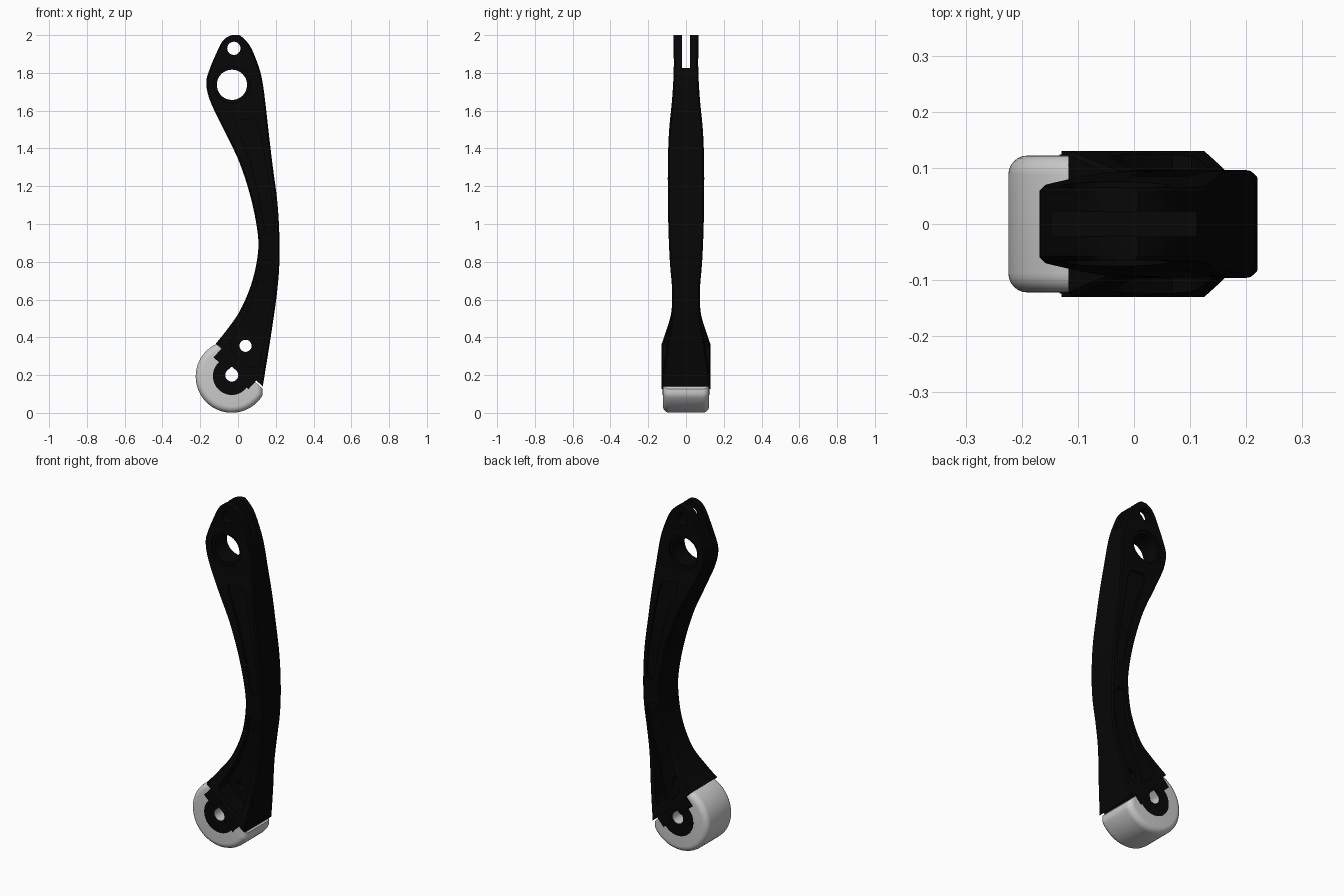
import bpy, bmesh, math
from mathutils import Vector

if "Cube" in bpy.data.objects:
    bpy.data.objects.remove(bpy.data.objects["Cube"])

black = bpy.data.materials.new("black_plastic")
black.diffuse_color = (0.002, 0.002, 0.002, 1)
black.use_nodes = True
black.node_tree.nodes["Principled BSDF"].inputs["Base Color"].default_value = black.diffuse_color

# Leg stations: left x, left z, right x, right z, half thickness in y
STATIONS = [
    (-.033, 2.0, .008, 2.0, .065), (-.065, 1.985, .027, 1.985, .065),
    (-.09, 1.955, .055, 1.955, .065), (-.112, 1.91, .08, 1.91, .065),
    (-.15, 1.82, .114, 1.82, .065), (-.168, 1.745, .131, 1.745, .068),
    (-.145, 1.645, .145, 1.64, .075), (-.07, 1.49, .163, 1.48, .090),
    (.01, 1.32, .182, 1.32, .096), (.07, 1.13, .208, 1.12, .096),
    (.105, .945, .219, .94, .092), (.103, .825, .219, .79, .085),
    (.07, .68, .208, .65, .074), (.01, .54, .188, .50, .077),
    (-.055, .445, .162, .33, .103), (-.117, .367, .131, .14, .130),
]


def station(t):
    """Smooth interpolation between the leg stations."""
    i = min(int(t), len(STATIONS) - 2)
    f = t - i
    n = len(STATIONS) - 1
    p = [STATIONS[max(0, min(n, i + k))] for k in (-1, 0, 1, 2)]
    return [.5 * (2 * b + (c - a) * f + (2 * a - 5 * b + 4 * c - d) * f * f
                  + (3 * b - a - 3 * c + d) * f ** 3) for a, b, c, d in zip(*p)]


def finish(name, bm, mat=None):
    bmesh.ops.recalc_face_normals(bm, faces=bm.faces)
    me = bpy.data.meshes.new(name)
    bm.to_mesh(me)
    bm.free()
    ob = bpy.data.objects.new(name, me)
    bpy.context.collection.objects.link(ob)
    if mat:
        me.materials.append(mat)
    return ob


def loft(name, rings, mat=None):
    bm = bmesh.new()
    rings = [[bm.verts.new(p) for p in r] for r in rings]
    n = len(rings[0])
    for a, b in zip(rings, rings[1:]):
        for i in range(n):
            bm.faces.new((a[i], a[(i + 1) % n], b[(i + 1) % n], b[i]))
    bm.faces.new(rings[0])
    bm.faces.new(rings[-1])
    return finish(name, bm, mat)


def prism(name, pts, y0, y1, mat=None):
    return loft(name, [[(x, y, z) for x, z in pts] for y in (y0, y1)], mat)


def circle(x, z, r, n=48):
    return [(x + r * math.cos(2 * math.pi * i / n), z + r * math.sin(2 * math.pi * i / n))
            for i in range(n)]


def box_pts(x0, x1, z0, z1):
    return [(x0, z0), (x1, z0), (x1, z1), (x0, z1)]


def boolean(ob, tools, op='DIFFERENCE'):
    for tool in tools:
        bpy.context.view_layer.objects.active = ob
        m = ob.modifiers.new("bool", 'BOOLEAN')
        m.operation, m.object, m.solver = op, tool, 'EXACT'
        bpy.ops.object.modifier_apply(modifier=m.name)
        bpy.data.objects.remove(tool)


def smooth(ob):
    bpy.ops.object.select_all(action='DESELECT')
    ob.select_set(True)
    bpy.context.view_layer.objects.active = ob
    bpy.ops.object.shade_smooth_by_angle(angle=math.radians(30))


# Curved leg body: chamfered section swept through the stations
def section(t):
    xl, zl, xr, zr, h = station(t)
    a, b = Vector((xl, 0, zl)), Vector((xr, 0, zr))
    w = (b - a).length
    c = .008
    uv = [(0, c - h), (c, -h), (w - c, -h), (w, c - h),
          (w, h - c), (w - c, h), (c, h), (0, h - c)]
    d = (b - a) / w
    return [a + d * u + Vector((0, v, 0)) for u, v in uv]


steps = 5 * (len(STATIONS) - 1)
leg = loft("leg", [section(i / 5) for i in range(steps + 1)], black)


# Side pockets that follow the leg, cut into both sides; depth is a function of t and thickness
def pocket(t0, t1, f0, f1, side, floor, n=30):
    rings = []
    for i in range(n + 1):
        t = t0 + (t1 - t0) * i / n
        xl, zl, xr, zr, h = station(t)
        end = min(1, min(t - t0, t1 - t) / .3)
        r = .55 + .45 * math.sqrt(max(0, 1 - (1 - end) ** 2))
        m, hw = (f0 + f1) / 2, (f1 - f0) / 2 * r
        y0 = floor(t, h)
        ring = []
        for f, y in ((m - hw, y0), (m + hw, y0), (m + hw, h + .03), (m - hw, h + .03)):
            ring.append((xl + (xr - xl) * f, side * y, zl + (zr - zl) * f))
        rings.append(ring)
    return loft("pocket_cutter", rings)


def shallow(t, h):
    return h - .014


def deepening(t, h):
    """Shallow at the top, down to a thin central web beside the foot."""
    k = min(1, max(0, (t - 11.2) / 2.3))
    return (h - .014) * (1 - k) + .022 * k


cutters = []
for s in (-1, 1):
    cutters.append(pocket(6.6, 9.95, .33, .8, s, shallow))
    cutters.append(pocket(11.0, 14.7, .2, .86, s, deepening))
    # Bearing seat
    cutters.append(prism("seat_cutter", circle(-.032, 1.737, .096), s * .056, s * .2))
# Clevis slot and pivot holes
cutters.append(prism("slot_cutter", box_pts(-.4, .4, 1.825, 2.1), -.022, .022))
for x, z, r in ((-.022, 1.93, .035), (-.032, 1.737, .08), (.04, .355, .032)):
    cutters.append(prism("hole_cutter", circle(x, z, r), -.3, .3))
boolean(leg, cutters)
smooth(leg)

# Foot frame: the leg ends on a slanted chord of the foot circle
CX, CZ, R = -.033, .192, .191
start, end = Vector((-.117, .367)), Vector((.131, .14))
along = (end - start).normalized()
out = Vector((along.y, -along.x))  # away from the leg
ang = math.atan2(out.y, out.x)
dist = (Vector((CX, CZ)) - start).dot(out)
half = math.pi - math.acos(dist / R)

# Rubber foot: circle segment with rounded rim
arc = [(min(.131, CX + R * math.cos(ang + a)), CZ + R * math.sin(ang + a))
       for a in (half * (2 * i / 48 - 1) for i in range(49))]
foot = prism("rubber_foot", arc, -.122, .122)
bm = bmesh.new()
bm.from_mesh(foot.data)
rim = [e for e in bm.edges if abs(e.verts[0].co.y - e.verts[1].co.y) < 1e-5 and e.calc_length() < .1]
bmesh.ops.bevel(bm, geom=rim, offset=.034, segments=6, profile=.5, affect='EDGES')
bm.to_mesh(foot.data)
bm.free()

# Hub and mounting bar holding the foot
corners = [start + along * s + out * d
           for s, d in ((.04, -.005), (.29, -.005), (.29, .062), (.04, .062))]
hub = prism("foot_hub", circle(CX, CZ + .003, .1), -.124, .124, black)
boolean(hub, [prism("bar", [tuple(c) for c in corners], -.13, .13, black)], 'UNION')

# Teardrop axle hole through hub and foot
for ob, r in ((foot, .034), (hub, .036)):
    pts = [(CX + r * math.cos(a), CZ + .008 + r * math.sin(a))
           for a in (math.pi * (.75 + 1.5 * i / 24) for i in range(25))]
    pts.append((CX, CZ + .008 + r * 1.3))
    boolean(ob, [prism("axle_cutter", pts, -.3, .3)])
    smooth(ob)
